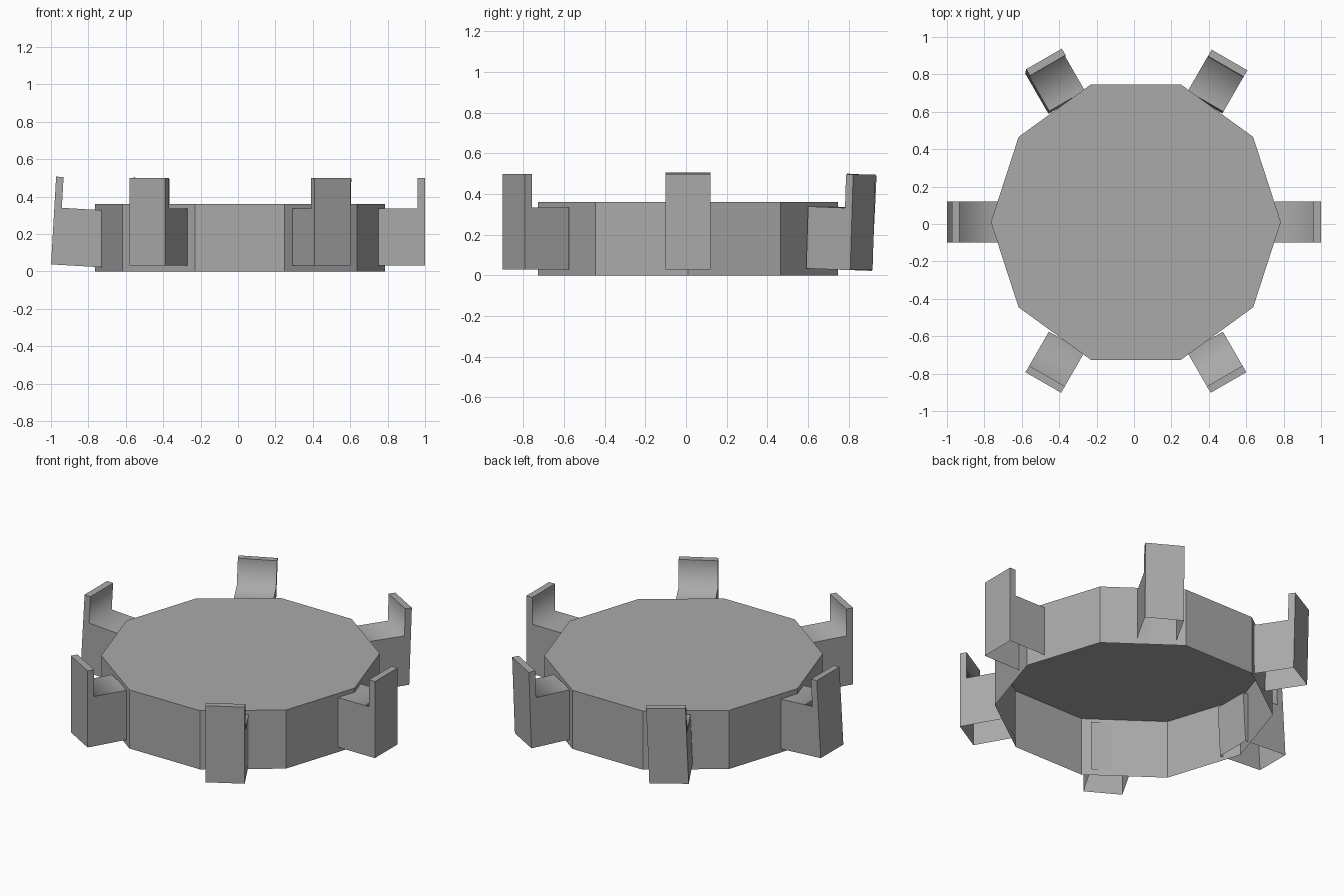
import bpy, bmesh
from math import cos, sin, pi, radians
from mathutils import Matrix, Vector

cube = bpy.data.objects.get("Cube")
if cube:
    bpy.data.objects.remove(cube, do_unlink=True)

grey = bpy.data.materials.new("grey")
grey.use_nodes = True
colour = (0.4, 0.4, 0.4, 1)
grey.diffuse_color = colour
grey.node_tree.nodes["Principled BSDF"].inputs["Base Color"].default_value = colour

CENTRE = Vector((0.01, 0.01, 0))


def add_object(name, bm):
    mesh = bpy.data.meshes.new(name)
    bm.to_mesh(mesh)
    bm.free()
    mesh.materials.append(grey)
    obj = bpy.data.objects.new(name, mesh)
    bpy.context.collection.objects.link(obj)
    return obj


# Ten-sided hub: thin shell, open underneath
def make_hub(radius=0.775, height=0.36, sides=10):
    bm = bmesh.new()
    bmesh.ops.create_cone(bm, cap_ends=True, segments=sides, radius1=radius,
                          radius2=radius, depth=height)
    spin = Matrix.Rotation(-min(abs(v.co.to_2d().angle_signed(Vector((1, 0))))
                                for v in bm.verts), 4, "Z")
    bm.transform(Matrix.Translation(CENTRE + Vector((0, 0, height / 2))) @ spin)
    bm.normal_update()
    bmesh.ops.delete(bm, geom=[f for f in bm.faces if f.normal.z < -0.5],
                     context="FACES_ONLY")
    add_object("hub", bm)


# L-shaped arm: profile extruded across its width, open underneath
def make_arm(name, angle, lean=0, roll=0, inner=0.74, shift=0):
    low, seat, top, outer, lip = 0.03, 0.335, 0.5, 0.99, 0.95
    profile = [(inner, low), (outer, low), (outer, top),
               (lip, top), (lip, seat), (inner, seat)]
    bm = bmesh.new()
    sides = [[bm.verts.new((r, y, z)) for r, z in profile] for y in (-0.11, 0.11)]
    bm.faces.new(sides[0])
    bm.faces.new(reversed(sides[1]))
    for i in range(1, len(profile)):
        j = (i + 1) % len(profile)
        face = bm.faces.new((sides[0][i], sides[1][i], sides[1][j], sides[0][j]))
        # soft shading across the seat and the inside of the upright
        face.smooth = i in (3, 4)
    bmesh.ops.recalc_face_normals(bm, faces=bm.faces)
    pivot = Vector((0.87, 0, 0.18))
    bm.transform(Matrix.Translation(CENTRE)
                 @ Matrix.Rotation(radians(angle), 4, "Z")
                 @ Matrix.Translation(pivot + Vector((shift, 0, 0)))
                 @ Matrix.Rotation(radians(lean), 4, "Y")
                 @ Matrix.Rotation(radians(roll), 4, "X")
                 @ Matrix.Translation(-pivot))
    add_object(name, bm)


make_hub()
make_arm("left_arm", 0)
make_arm("back_left_arm", 60, lean=2)
make_arm("back_right_arm", 120, lean=2, roll=2)
make_arm("right_arm", 180, lean=-3.3, inner=0.70, shift=0.011)
make_arm("front_right_arm", 240)
make_arm("front_left_arm", 300)
